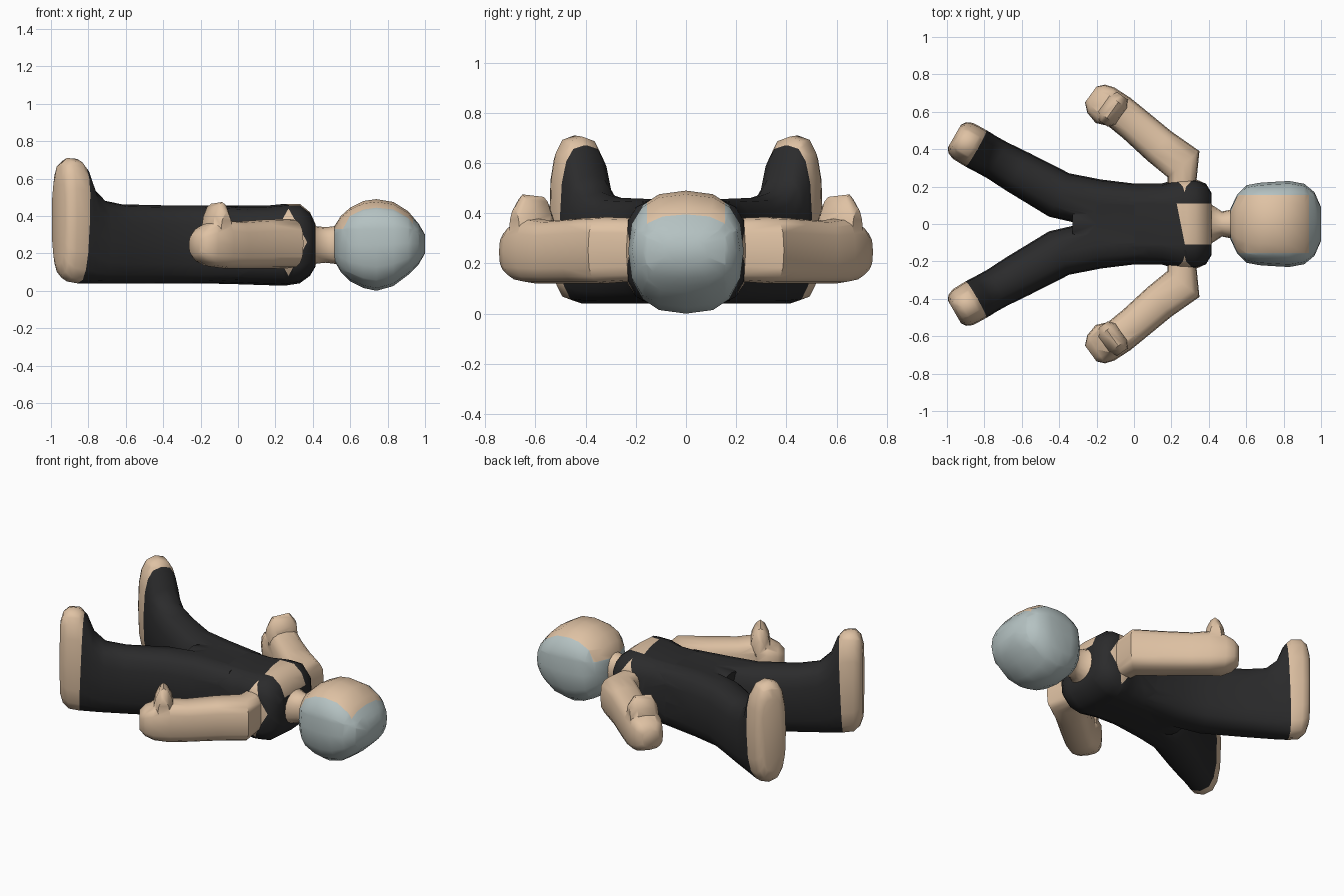
import bpy, bmesh, math
from mathutils import Vector

if "Cube" in bpy.data.objects:
    bpy.data.objects.remove(bpy.data.objects["Cube"])


def material(name, rgb):
    m = bpy.data.materials.new(name)
    m.diffuse_color = (*rgb, 1)
    m.use_nodes = True
    m.node_tree.nodes["Principled BSDF"].inputs["Base Color"].default_value = m.diffuse_color
    return m


MATS = [material("black_suit", (0.024, 0.024, 0.025)),
        material("skin", (0.74, 0.54, 0.37)),
        material("grey_hair", (0.46, 0.54, 0.54))]
SUIT, SKIN, HAIR = 0, 1, 2


def sgnpow(v, e):
    return math.copysign(abs(v) ** e, v)


def loft(name, sections, exponent, colour, cuts=(), sides=16):
    """Skin upright rounded sections: (plan point a, plan point b, z low, z high).
    cuts are planes (point, normal) that make clean colour borders;
    colour is a rule from face centre to material index."""
    bm = bmesh.new()
    rings = []
    for a, b, lo, hi in sections:
        a, b = Vector(a), Vector(b)
        ring = []
        for i in range(sides):
            t = 2 * math.pi * i / sides
            u = sgnpow(math.cos(t), 2 / exponent)
            w = sgnpow(math.sin(t), 2 / exponent)
            p = (a + b) / 2 + (b - a) / 2 * u
            ring.append(bm.verts.new((p.x, p.y, (lo + hi) / 2 + (hi - lo) / 2 * w)))
        rings.append(ring)
    for r, s in zip(rings, rings[1:]):
        for i in range(sides):
            j = (i + 1) % sides
            bm.faces.new((r[i], r[j], s[j], s[i]))
    bm.faces.new(rings[0])
    bm.faces.new(rings[-1])
    for co, no in cuts:
        bmesh.ops.bisect_plane(bm, geom=bm.verts[:] + bm.edges[:] + bm.faces[:],
                               plane_co=co, plane_no=no, dist=1e-5)
    bmesh.ops.recalc_face_normals(bm, faces=bm.faces)
    for f in bm.faces:
        f.material_index = colour(f.calc_center_median())
    mesh = bpy.data.meshes.new(name)
    bm.to_mesh(mesh)
    bm.free()
    for m in MATS:
        mesh.materials.append(m)
    ob = bpy.data.objects.new(name, mesh)
    bpy.context.collection.objects.link(ob)
    return ob


def straight(rows):
    """Sections square to x: (x, half width, z low, z high)."""
    return [((x, -w), (x, w), lo, hi) for x, w, lo, hi in rows]


def union(base, other):
    mod = base.modifiers.new("join", 'BOOLEAN')
    mod.operation = 'UNION'
    mod.solver = 'EXACT'
    mod.object = other
    bpy.context.view_layer.objects.active = base
    bpy.ops.object.modifier_apply(modifier=mod.name)
    bpy.data.objects.remove(other)


def skin_only(c):
    return SKIN


# Torso with neckline and arm holes
def torso_colour(c):
    neckline = abs(c.y) < 0.11 and c.z > 0.3 and c.x > 0.25 - 0.2 * c.y
    arm_hole = abs(c.y) > 0.15 and abs(c.x - 0.27) / 0.1 + abs(c.z - 0.26) / 0.18 < 1
    return SKIN if neckline or arm_hole else SUIT


torso_cuts = [((0.25, 0, 0), (1, 0.2, 0)), ((0, 0.11, 0), (0, 1, 0)), ((0, -0.11, 0), (0, 1, 0))]
torso_cuts += [((0.27 + sx * 0.1, 0, 0.26), (sx / 0.1, 0, sz / 0.18))
               for sx in (1, -1) for sz in (1, -1)]
body = loft("body", straight([
    (-0.33, 0.08, 0.06, 0.44), (-0.2, 0.2, 0.04, 0.455), (0, 0.217, 0.035, 0.455),
    (0.15, 0.217, 0.03, 0.455), (0.25, 0.245, 0.027, 0.465), (0.33, 0.24, 0.04, 0.465),
    (0.385, 0.215, 0.08, 0.42), (0.415, 0.165, 0.13, 0.355)]), 3.4, torso_colour, torso_cuts)

# Legs with upturned feet: x, y, heading in degrees, half width, z low, z high
LEG = [(0.05, 0.10, 0, 0.11, 0.05, 0.445), (-0.2, 0.112, 10, 0.128, 0.04, 0.457),
       (-0.4, 0.155, 25, 0.128, 0.04, 0.457), (-0.62, 0.278, 30, 0.118, 0.04, 0.462),
       (-0.73, 0.34, 30, 0.11, 0.04, 0.485), (-0.79, 0.373, 30, 0.11, 0.04, 0.55),
       (-0.825, 0.393, 30, 0.112, 0.04, 0.655), (-0.86, 0.413, 30, 0.112, 0.04, 0.705),
       (-0.915, 0.445, 30, 0.11, 0.05, 0.71), (-0.945, 0.462, 30, 0.095, 0.085, 0.68),
       (-0.96, 0.47, 30, 0.07, 0.14, 0.62)]
for side in (1, -1):
    rows = []
    for x, y, deg, w, lo, hi in LEG:
        sx, sy = math.sin(math.radians(deg)) * w, math.cos(math.radians(deg)) * w
        rows.append(((x - sx, side * (y - sy)), (x + sx, side * (y + sy)), lo, hi))
    sole = Vector((-0.85, side * 0.407, 0.3))
    normal = Vector((-0.87, side * 0.5, 0.04))

    def leg_colour(c):
        return SKIN if (c - sole).dot(normal) > 0 or c.z > 0.67 else SUIT

    leg = loft("leg", rows, 2.8, leg_colour, [(sole, normal), ((0, 0, 0.67), (0, 0, 1))])
    union(body, leg)

# Arms and thumbs
ARM = [((0.18, 0.19), (0.33, 0.19), 0.13, 0.38), ((0.18, 0.25), (0.35, 0.39), 0.12, 0.385),
       ((0.07, 0.34), (0.20, 0.495), 0.12, 0.38), ((-0.06, 0.46), (0.06, 0.61), 0.12, 0.37),
       ((-0.14, 0.525), (-0.02, 0.675), 0.12, 0.38), ((-0.205, 0.54), (-0.105, 0.73), 0.13, 0.365),
       ((-0.25, 0.595), (-0.155, 0.745), 0.155, 0.335), ((-0.262, 0.65), (-0.2, 0.735), 0.19, 0.30)]
THUMB = [(-0.095, 0.03, 0.26, 0.40), (-0.06, 0.06, 0.22, 0.465),
         (0.045, 0.06, 0.22, 0.475), (0.085, 0.035, 0.26, 0.42)]
for side, label in ((1, "left"), (-1, "right")):
    arm = loft(label + "_arm", [((a[0], side * a[1]), (b[0], side * b[1]), lo, hi)
                                for a, b, lo, hi in ARM], 3, skin_only)
    rows = []
    for t, w, lo, hi in THUMB:
        x, y = -0.11 + 0.58 * t, 0.615 + 0.81 * t
        rows.append(((x + 0.81 * w, side * (y - 0.58 * w)),
                     (x - 0.81 * w, side * (y + 0.58 * w)), lo, hi))
    union(arm, loft("thumb", rows, 1.7, skin_only, sides=12))

# Neck
loft("neck", straight([(0.39, 0.125, 0.12, 0.37), (0.42, 0.10, 0.145, 0.345),
                       (0.47, 0.067, 0.15, 0.34), (0.51, 0.075, 0.145, 0.345),
                       (0.54, 0.09, 0.14, 0.35)]), 2.2, skin_only)


# Head with face and surrounding hair
def head_colour(c):
    face = abs(c.y) < 0.155 and c.z > 0.33 and c.x < 0.935
    return SKIN if face else HAIR


loft("head", straight([
    (0.515, 0.08, 0.16, 0.345), (0.55, 0.155, 0.10, 0.40), (0.60, 0.207, 0.05, 0.445),
    (0.67, 0.22, 0.015, 0.48), (0.74, 0.225, 0, 0.49), (0.83, 0.23, 0.025, 0.475),
    (0.91, 0.215, 0.085, 0.425), (0.965, 0.17, 0.14, 0.36), (1.0, 0.09, 0.2, 0.30)]),
    2.6, head_colour, [((0, 0.155, 0), (0, 1, 0)), ((0, -0.155, 0), (0, 1, 0)),
                       ((0.935, 0, 0), (1, 0, 0)), ((0, 0, 0.33), (0, 0, 1))])

# Smooth shading that keeps hard creases
bpy.ops.object.select_all(action='SELECT')
bpy.context.view_layer.objects.active = body
bpy.ops.object.shade_smooth_by_angle(angle=math.radians(50))
